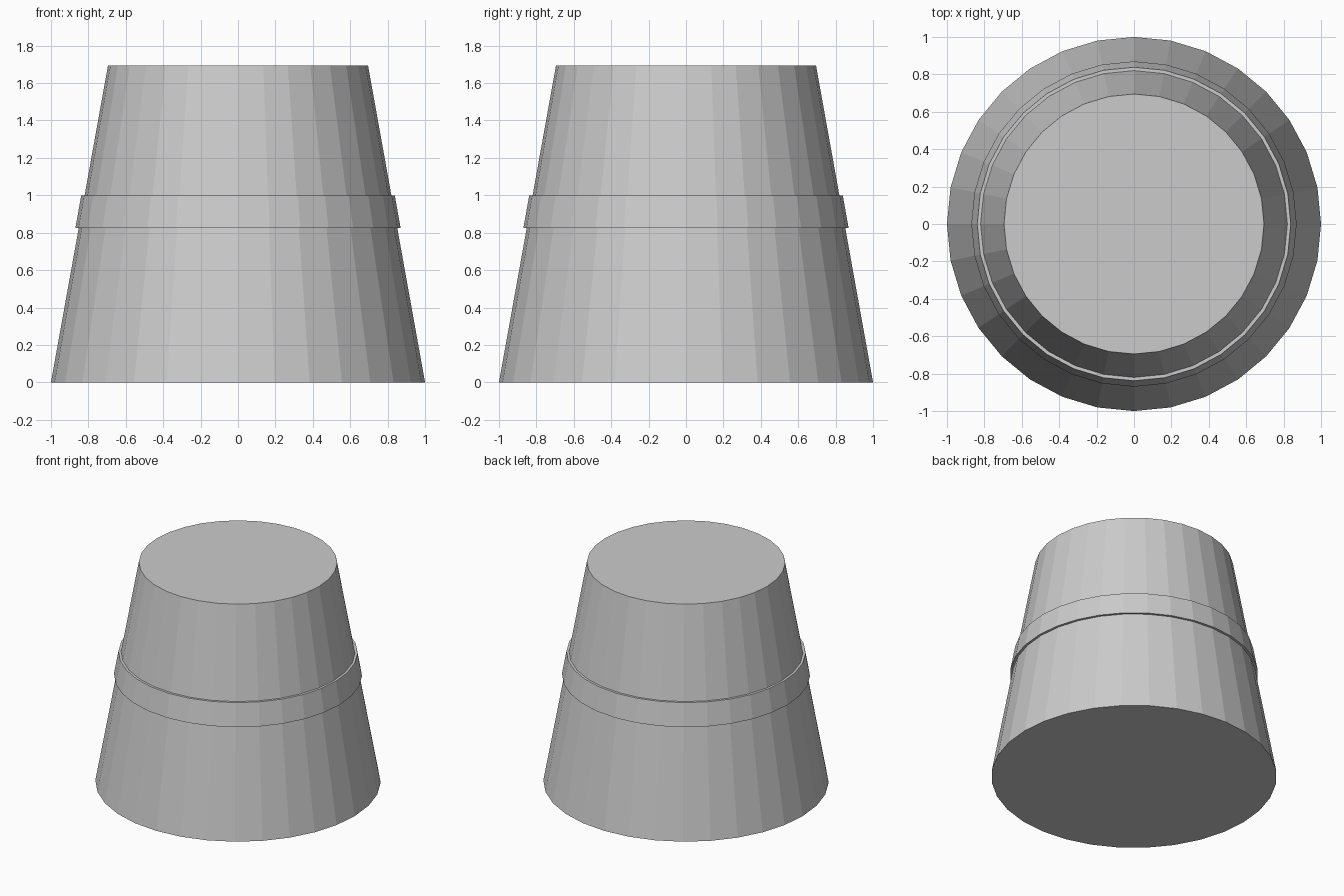
import bpy
import bmesh
from math import cos, sin, tau

SIDES = 32
HEIGHT = 1.695
BASE_RADIUS, TOP_RADIUS = 1.0, 0.695

cube = bpy.data.objects.get("Cube")
if cube:
    bpy.data.objects.remove(cube, do_unlink=True)

grey = bpy.data.materials.new("light_grey")
grey.use_nodes = True
colour = (0.6, 0.6, 0.6, 1)
grey.diffuse_color = colour
grey.node_tree.nodes["Principled BSDF"].inputs["Base Color"].default_value = colour


def body_radius(z):
    return BASE_RADIUS + (TOP_RADIUS - BASE_RADIUS) * z / HEIGHT


def lathe(name, profile, closed):
    """Turn a (radius, z) profile; open profiles get flat end caps."""
    bm = bmesh.new()
    rings = [[bm.verts.new((r * cos(tau * i / SIDES), r * sin(tau * i / SIDES), z))
              for i in range(SIDES)] for r, z in profile]
    pairs = list(zip(rings, rings[1:]))
    if closed:
        pairs.append((rings[-1], rings[0]))
    else:
        bm.faces.new(rings[0])
        bm.faces.new(rings[-1])
    for low, high in pairs:
        for i in range(SIDES):
            j = (i + 1) % SIDES
            bm.faces.new((low[i], low[j], high[j], high[i]))
    bmesh.ops.recalc_face_normals(bm, faces=bm.faces)
    mesh = bpy.data.meshes.new(name)
    bm.to_mesh(mesh)
    bm.free()
    mesh.materials.append(grey)
    obj = bpy.data.objects.new(name, mesh)
    bpy.context.collection.objects.link(obj)
    return obj


# Tapered solid body
lathe("tapered_body", [(BASE_RADIUS, 0), (TOP_RADIUS, HEIGHT)], closed=False)

# Raised band, hugging the body and following its slope
low, high, depth = 0.825, 1.0, 0.018
lathe("raised_band", [(body_radius(low), low), (body_radius(low) + depth, low),
                      (body_radius(high) + depth, high), (body_radius(high), high)],
      closed=True)
